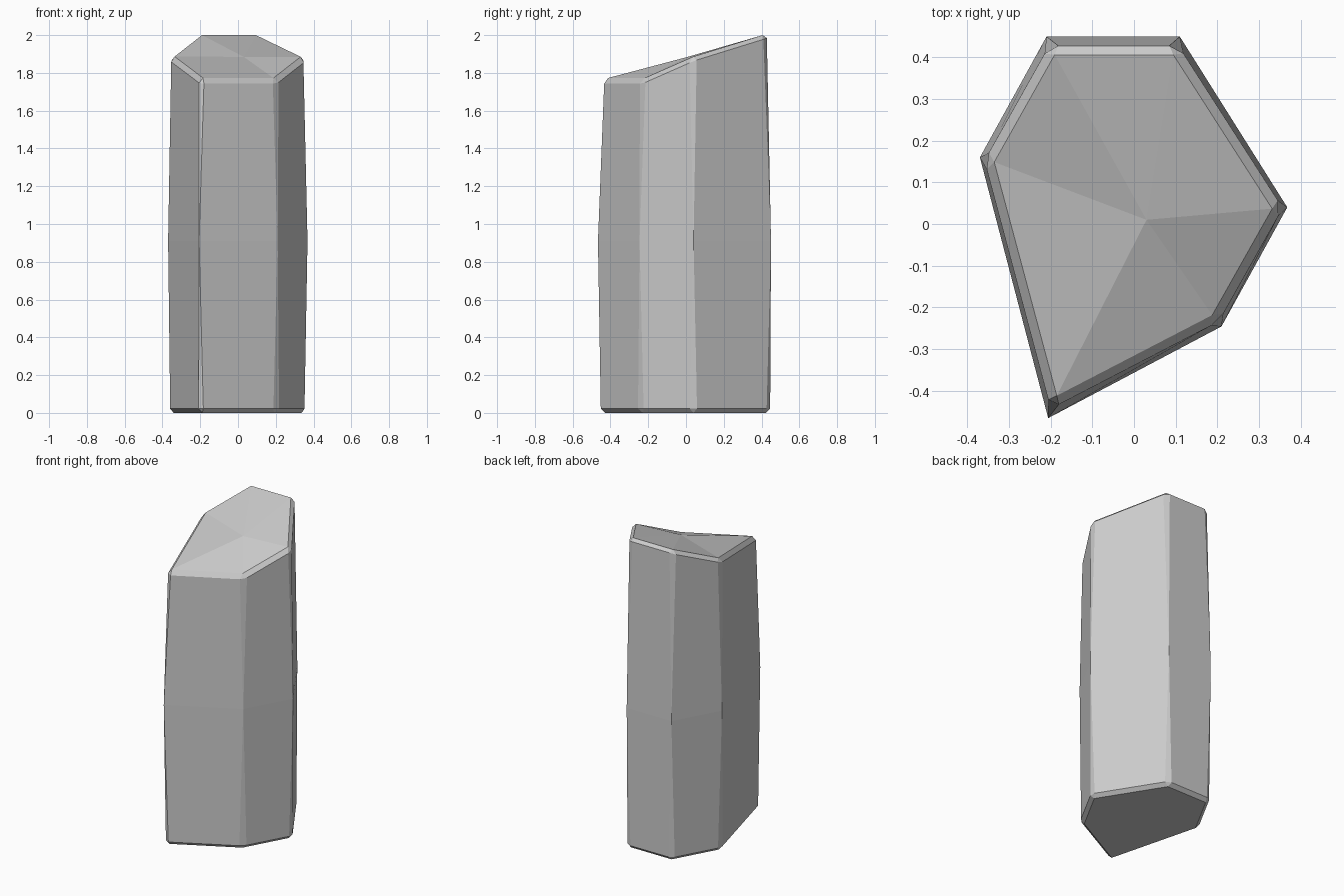
import bpy, bmesh
from mathutils import Vector

if "Cube" in bpy.data.objects:
    bpy.data.objects.remove(bpy.data.objects["Cube"])

# Irregular six-sided outline (counter-clockwise from front left)
outline = [(-0.206, -0.466), (0.210, -0.246), (0.368, 0.040),
           (0.110, 0.450), (-0.210, 0.450), (-0.370, 0.160)]
top_z = [1.765, 1.765, 1.885, 2.006, 2.006, 1.885]
n = len(outline)

bm = bmesh.new()


def ring(sx, sy, heights):
    return [bm.verts.new((x * sx, y * sy, z)) for (x, y), z in zip(outline, heights)]


# Base, slightly swollen middle, and slanted tapered top
rings = [ring(0.985, 0.99, [0] * n), ring(1, 1, [0.91] * n), ring(0.97, 0.95, top_z)]
bm.faces.new(rings[0][::-1])
for low, high in zip(rings, rings[1:]):
    for i in range(n):
        j = (i + 1) % n
        bm.faces.new((low[i], low[j], high[j], high[i]))

# Slightly warped top as a fan around its centre
centre = bm.verts.new((0.03, 0.01, 1.885))
for i in range(n):
    bm.faces.new((rings[2][i], rings[2][(i + 1) % n], centre))

# Chamfer corners and rims, leaving the middle loop and the fan alone
middle = set(rings[1])
edges = [e for e in bm.edges
         if centre not in e.verts and not all(v in middle for v in e.verts)]
bmesh.ops.bevel(bm, geom=edges, offset=0.022, offset_type='OFFSET',
                segments=1, profile=0.5, affect='EDGES', clamp_overlap=True)
bmesh.ops.recalc_face_normals(bm, faces=bm.faces)

mesh = bpy.data.meshes.new("stone_pillar")
bm.to_mesh(mesh)
bm.free()
pillar = bpy.data.objects.new("stone_pillar", mesh)
bpy.context.collection.objects.link(pillar)
